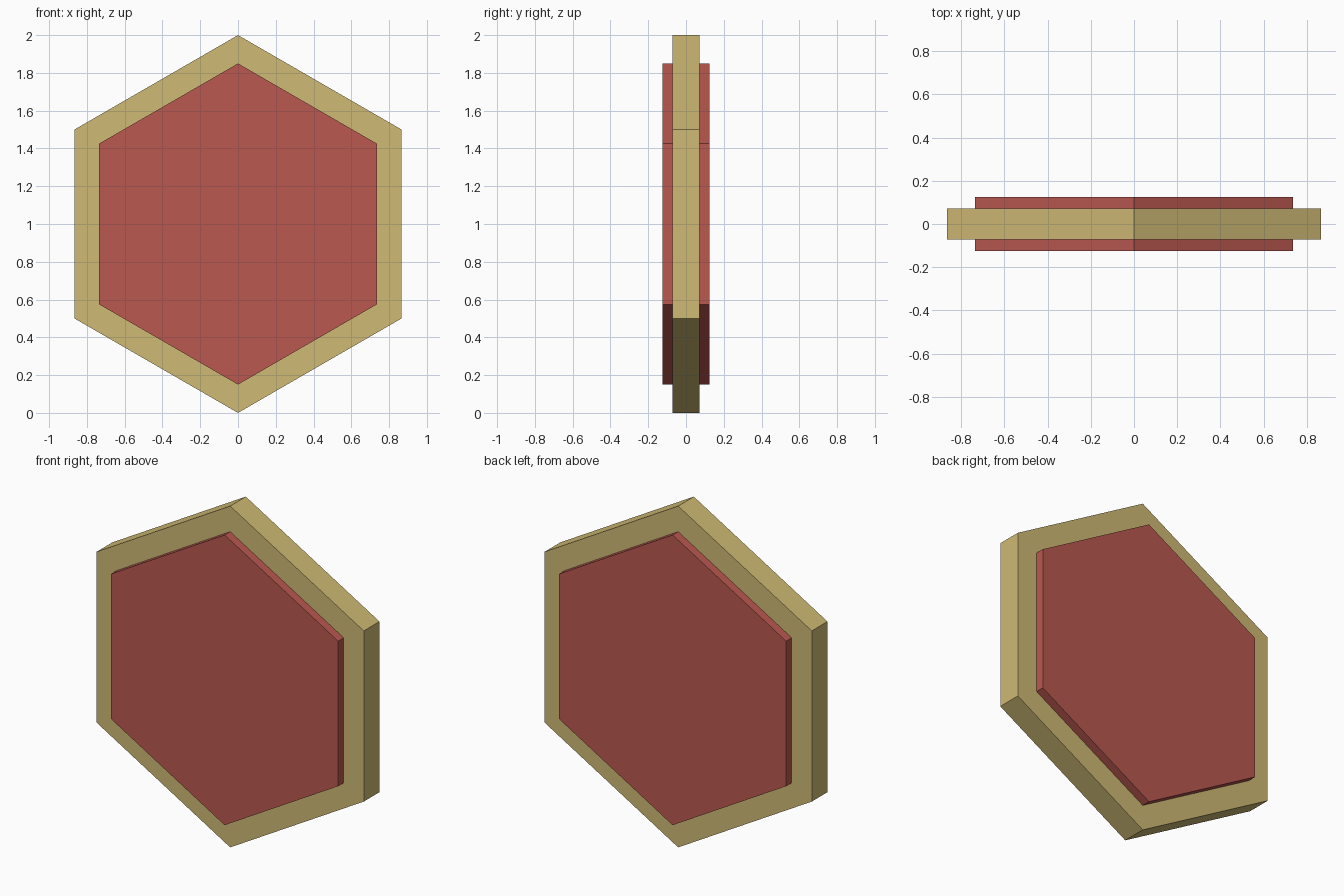
import bpy
import math

cube = bpy.data.objects.get("Cube")
if cube:
    bpy.data.objects.remove(cube, do_unlink=True)


def make_material(name, rgb):
    mat = bpy.data.materials.new(name)
    mat.use_nodes = True
    color = (*rgb, 1.0)
    mat.diffuse_color = color
    bsdf = next(n for n in mat.node_tree.nodes if n.type == 'BSDF_PRINCIPLED')
    bsdf.inputs["Base Color"].default_value = color
    return mat


def hex_plate(name, radius, depth, mat):
    """Upright six-sided prism with a corner at the top, facing the front."""
    bpy.ops.mesh.primitive_cylinder_add(
        vertices=6, radius=radius, depth=depth,
        location=(0, 0, 1), rotation=(math.pi / 2, 0, 0))
    obj = bpy.context.object
    obj.name = name
    obj.data.materials.append(mat)
    bpy.ops.object.transform_apply(location=True, rotation=True, scale=True)
    return obj


gold = make_material("pale gold", (0.62, 0.49, 0.175))
red = make_material("brick red", (0.49, 0.098, 0.08))

# Wide outer frame
hex_plate("outer_frame", 1.0, 0.145, gold)

# Smaller core, standing proud of the frame on both sides
hex_plate("raised_core", 0.85, 0.248, red)
